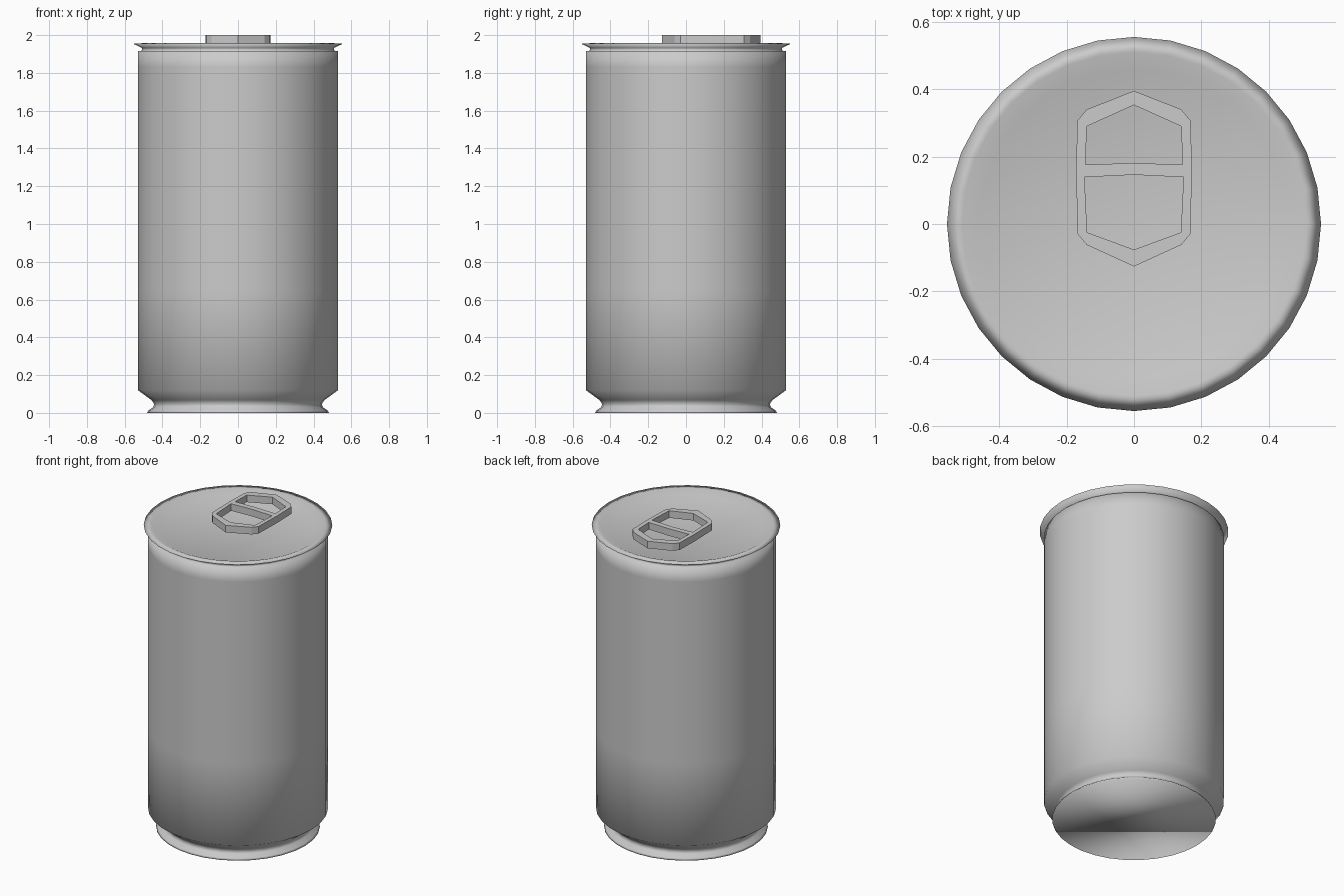
import bpy, bmesh, math

if "Cube" in bpy.data.objects:
    bpy.data.objects.remove(bpy.data.objects["Cube"])

SIDES = 32


def link_active(obj):
    bpy.context.collection.objects.link(obj)
    bpy.ops.object.select_all(action='DESELECT')
    obj.select_set(True)
    bpy.context.view_layer.objects.active = obj


def lathe(name, profile):
    """Revolve (radius, height) points around z and cap both ends."""
    bm = bmesh.new()
    rings = []
    for r, z in profile:
        rings.append([bm.verts.new((r * math.cos(2 * math.pi * i / SIDES),
                                    r * math.sin(2 * math.pi * i / SIDES), z))
                      for i in range(SIDES)])
    for a, b in zip(rings, rings[1:]):
        for i in range(SIDES):
            j = (i + 1) % SIDES
            bm.faces.new((a[i], a[j], b[j], b[i]))
    bm.faces.new(rings[0][::-1])
    bm.faces.new(rings[-1])
    for f in bm.faces:
        f.smooth = True
    mesh = bpy.data.meshes.new(name)
    bm.to_mesh(mesh)
    bm.free()
    obj = bpy.data.objects.new(name, mesh)
    link_active(obj)
    return obj


def mirrored(half):
    """Close a loop by mirroring its right half (ends lie on x = 0)."""
    return half + [(-x, y) for x, y in reversed(half) if x > 0]


def flat_plate(name, loops, z0, z1):
    """Flat plate with holes: the first loop is the outline."""
    curve = bpy.data.curves.new(name, 'CURVE')
    curve.dimensions = '2D'
    curve.fill_mode = 'BOTH'
    curve.extrude = (z1 - z0) / 2
    for loop in loops:
        spline = curve.splines.new('POLY')
        spline.points.add(len(loop) - 1)
        for p, (x, y) in zip(spline.points, loop):
            p.co = (x, y, 0, 1)
        spline.use_cyclic_u = True
    obj = bpy.data.objects.new(name, curve)
    obj.location.z = (z0 + z1) / 2
    link_active(obj)
    bpy.ops.object.convert(target='MESH')
    obj = bpy.context.view_layer.objects.active
    obj.name = name
    for f in obj.data.polygons:
        f.use_smooth = False
    return obj


# Can: foot, waist, straight wall, neck groove, flared rim and sunken lid
lathe("can_body", [
    (0.482, 0.0), (0.475, 0.012), (0.45, 0.03), (0.443, 0.045), (0.458, 0.068),
    (0.53, 0.12), (0.53, 0.65), (0.53, 1.83), (0.53, 1.915),
    (0.508, 1.918), (0.508, 1.932), (0.555, 1.954), (0.51, 1.957), (0.46, 1.936),
])

# Pull tab: outline with two finger holes
outline = mirrored([(0, 0.395), (0.14, 0.34), (0.168, 0.307), (0.172, 0.155),
                    (0.167, -0.03), (0.14, -0.062), (0, -0.126)])
rear_hole = mirrored([(0, 0.353), (0.14, 0.29), (0.144, 0.176), (0, 0.181)])
front_hole = mirrored([(0, 0.146), (0.147, 0.139), (0.139, -0.025), (0, -0.076)])
flat_plate("pull_tab", [outline, rear_hole, front_hole], 1.954, 2.0)
